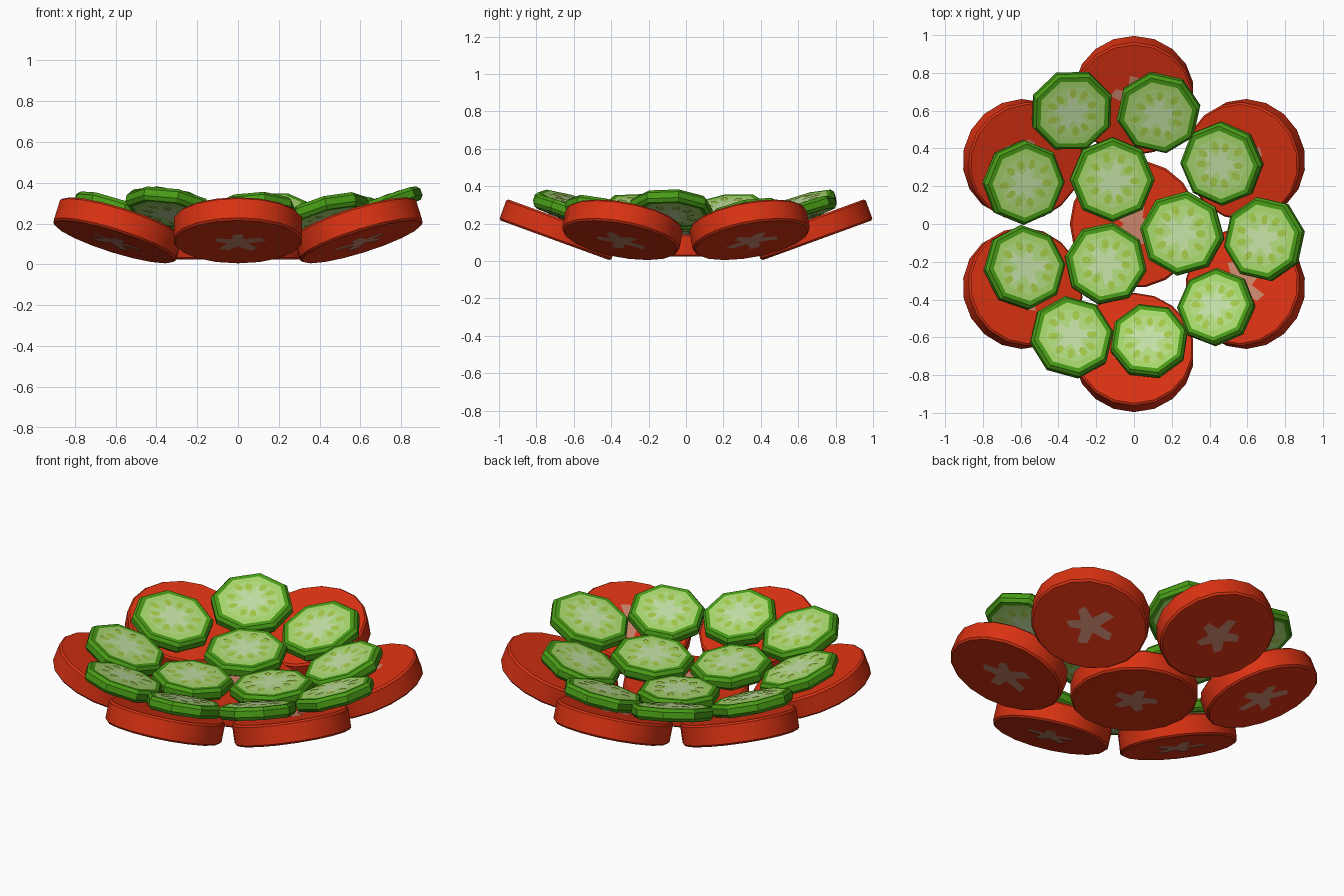
import bpy, bmesh, math, random
from mathutils import Matrix

if "Cube" in bpy.data.objects:
    bpy.data.objects.remove(bpy.data.objects["Cube"])

random.seed(4)


def mat(name, rgb):
    m = bpy.data.materials.new(name)
    m.diffuse_color = (*rgb, 1)
    m.use_nodes = True
    m.node_tree.nodes["Principled BSDF"].inputs["Base Color"].default_value = m.diffuse_color
    return m


RED = mat("tomato red", (0.70, 0.032, 0.006))
CORE = mat("tomato core pink", (0.60, 0.24, 0.15))
SKIN = mat("cucumber skin green", (0.065, 0.33, 0.008))
FLESH = mat("cucumber flesh green", (0.39, 0.69, 0.15))
PULP = mat("cucumber pulp light green", (0.45, 0.72, 0.22))
PALE = mat("cucumber core pale green", (0.56, 0.75, 0.38))
SEED = mat("cucumber seed yellow green", (0.38, 0.60, 0.07))


def ring(bm, n, r, z):
    return [bm.verts.new((r * math.cos(2 * math.pi * i / n),
                          r * math.sin(2 * math.pi * i / n), z)) for i in range(n)]


def lathe(bm, n, profile, mats):
    """Closed disc from (radius, z) rings, bottom to top; mats colours each band."""
    rings = [ring(bm, n, r, z) for r, z in profile]
    for k in range(len(rings) - 1):
        a, b = rings[k], rings[k + 1]
        for i in range(n):
            j = (i + 1) % n
            bm.faces.new((a[i], a[j], b[j], b[i])).material_index = mats[k]
    bm.faces.new(rings[0][::-1]).material_index = mats[-1]
    bm.faces.new(rings[-1]).material_index = mats[-1]


def patch(bm, pts, z, index):
    """Flat painted patch on both cut faces of a slice."""
    bm.faces.new([bm.verts.new((x, y, z)) for x, y in pts]).material_index = index
    bm.faces.new([bm.verts.new((x, y, -z)) for x, y in reversed(pts)]).material_index = index


def star(arms, r_out, r_in, jitter=0.15):
    """Blunt-armed star outline."""
    pts = []
    for k in range(arms):
        a = 2 * math.pi * k / arms
        step = math.pi / arms
        r = r_out * random.uniform(1 - jitter, 1 + jitter)
        for da, q in ((-step, r_in), (-0.22, r * 0.9), (0.16, r)):
            pts.append((q * math.cos(a + da), q * math.sin(a + da)))
    return pts


def finish(bm, name, mats, place, smooth):
    me = bpy.data.meshes.new(name)
    bm.to_mesh(me)
    bm.free()
    for m in mats:
        me.materials.append(m)
    ob = bpy.data.objects.new(name, me)
    bpy.context.collection.objects.link(ob)
    ob.matrix_world = place
    if smooth:
        bpy.context.view_layer.objects.active = ob
        ob.select_set(True)
        bpy.ops.object.shade_smooth_by_angle(angle=math.radians(30))
        ob.select_set(False)


def pose(x, y, z, tilt, spin):
    """Place a slice so that it rises away from the middle."""
    return (Matrix.Translation((x, y, z)) @ Matrix.Rotation(math.atan2(y, x), 4, 'Z')
            @ Matrix.Rotation(-math.radians(tilt), 4, 'Y')
            @ Matrix.Rotation(math.radians(spin), 4, 'Z'))


def tomato(name, r, place):
    bm = bmesh.new()
    h, c = 0.06, 0.01
    lathe(bm, 18, [(r - c, -h), (r, -h + c), (r, h - c), (r - c, h)], [0, 0, 0, 0])
    patch(bm, star(5, 0.135, 0.055), h + 0.002, 1)
    finish(bm, name, [RED, CORE], place, True)


def cucumber(name, r, place):
    bm = bmesh.new()
    h = 0.035
    # skin, bevelled rim and flesh faces
    lathe(bm, 8, [(r * 0.82, -h), (r * 0.93, -h), (r, -h + 0.018), (r, h - 0.018),
                  (r * 0.93, h), (r * 0.82, h)], [0, 0, 0, 0, 0, 1])
    # pulp
    patch(bm, [(v * math.cos(a), v * math.sin(a)) for v, a in
               ((r * 0.66, math.pi * k / 4) for k in range(8))], h + 0.0015, 2)
    # pale core
    patch(bm, star(5, r * 0.5, r * 0.2), h + 0.003, 3)
    # seeds
    for k in range(10):
        a = 2 * math.pi * (k + random.uniform(-0.15, 0.15)) / 10
        d = r * random.uniform(0.44, 0.56)
        pts = []
        for i in range(6):
            t = math.pi * i / 3
            u, v = d + r * 0.13 * math.cos(t), r * 0.09 * math.sin(t)
            pts.append((u * math.cos(a) - v * math.sin(a), u * math.sin(a) + v * math.cos(a)))
        patch(bm, pts, h + 0.0045, 4)
    finish(bm, name, [SKIN, FLESH, PULP, PALE, SEED], place, False)


# tomato slices: one flat in the middle, six leaning round it
tomato("tomato_slice_middle", 0.34, Matrix.Translation((0, 0, 0.083)))
for k in range(6):
    a = math.radians(30 + 60 * k)
    tomato(f"tomato_slice_outer_{k + 1}", 0.318,
           pose(0.68 * math.cos(a), 0.68 * math.sin(a), 0.167, 20, 0))

# outer cucumber slices: x, y, radius, direction of one corner
outer = [(-0.33, 0.60, 0.225, 22), (0.13, 0.59, 0.225, 10), (0.465, 0.32, 0.225, 0),
         (-0.585, 0.22, 0.225, 0), (0.69, -0.08, 0.225, 10), (-0.58, -0.23, 0.225, 5),
         (0.435, -0.44, 0.21, 0), (-0.33, -0.60, 0.225, 8), (0.08, -0.62, 0.21, 15)]
for k, (x, y, r, s) in enumerate(outer):
    z = 0.28 + 0.36 * (math.hypot(x, y) - 0.69)
    cucumber(f"cucumber_slice_outer_{k + 1}", r,
             pose(x, y, z, 20, s - math.degrees(math.atan2(y, x))))

# inner cucumber slices, nearly flat
inner = [(-0.115, 0.235, 0.225, 0), (0.255, -0.05, 0.225, -7), (-0.15, -0.21, 0.22, -10)]
for k, (x, y, r, s) in enumerate(inner):
    cucumber(f"cucumber_slice_inner_{k + 1}", r,
             pose(x, y, 0.187, 6, s - math.degrees(math.atan2(y, x))))
